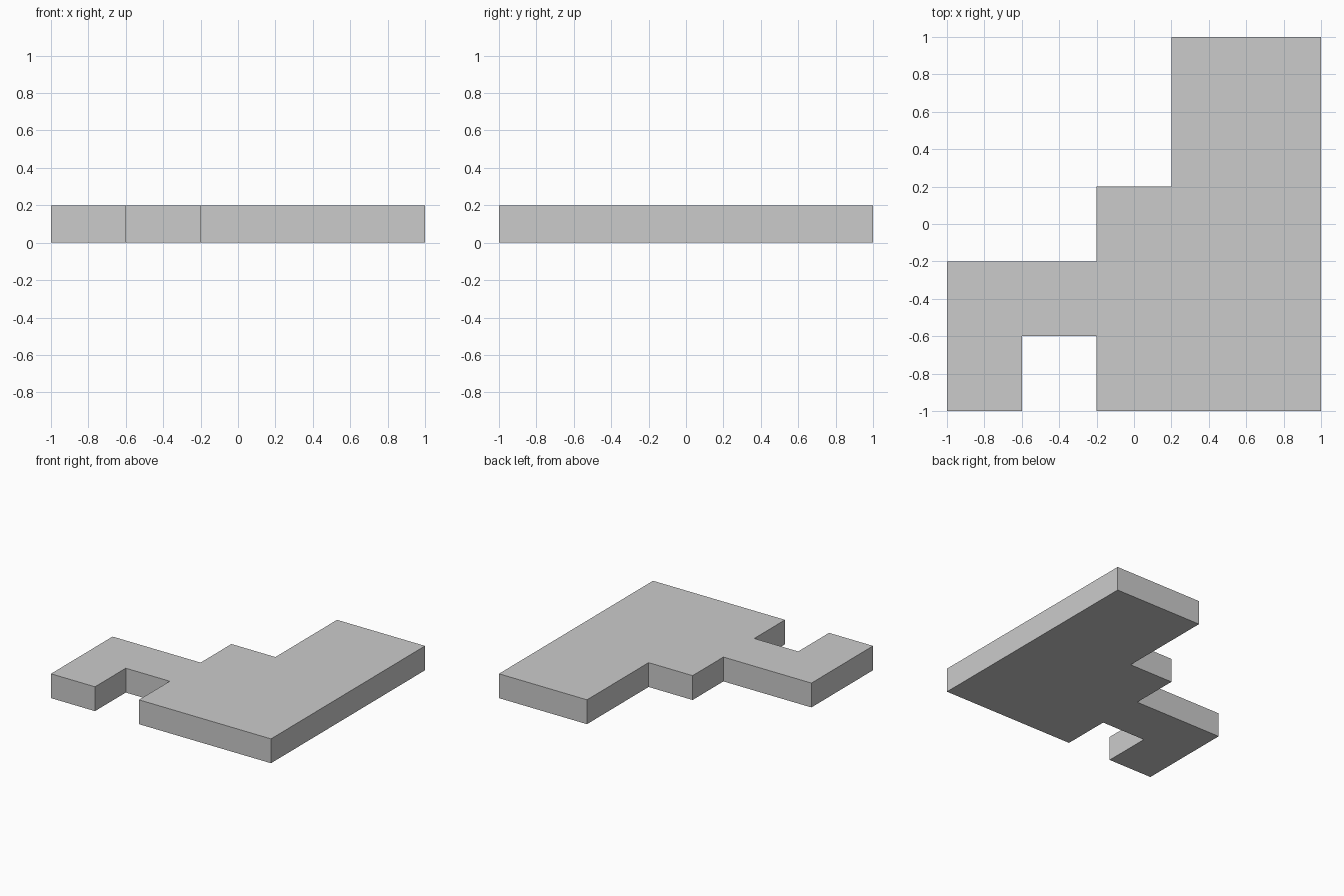
import bpy, bmesh

if "Cube" in bpy.data.objects:
    bpy.data.objects.remove(bpy.data.objects["Cube"])

THICKNESS = 0.2

# Plan outline of the stepped plate, counter-clockwise from the front left
outline = [(-1, -1), (-0.6, -1), (-0.6, -0.6), (-0.2, -0.6), (-0.2, -1), (1, -1),
           (1, 1), (0.2, 1), (0.2, 0.2), (-0.2, 0.2), (-0.2, -0.2), (-1, -0.2)]


def extrude_profile(name, points, height):
    bm = bmesh.new()
    face = bm.faces.new([bm.verts.new((x, y, 0)) for x, y in points])
    top = bmesh.ops.extrude_face_region(bm, geom=[face], use_keep_orig=True)
    verts = [v for v in top["geom"] if isinstance(v, bmesh.types.BMVert)]
    bmesh.ops.translate(bm, verts=verts, vec=(0, 0, height))
    bmesh.ops.recalc_face_normals(bm, faces=bm.faces)
    mesh = bpy.data.meshes.new(name)
    bm.to_mesh(mesh)
    bm.free()
    obj = bpy.data.objects.new(name, mesh)
    bpy.context.collection.objects.link(obj)
    return obj


# Flat slab with stepped back edge and front notch
extrude_profile("stepped_plate", outline, THICKNESS)
